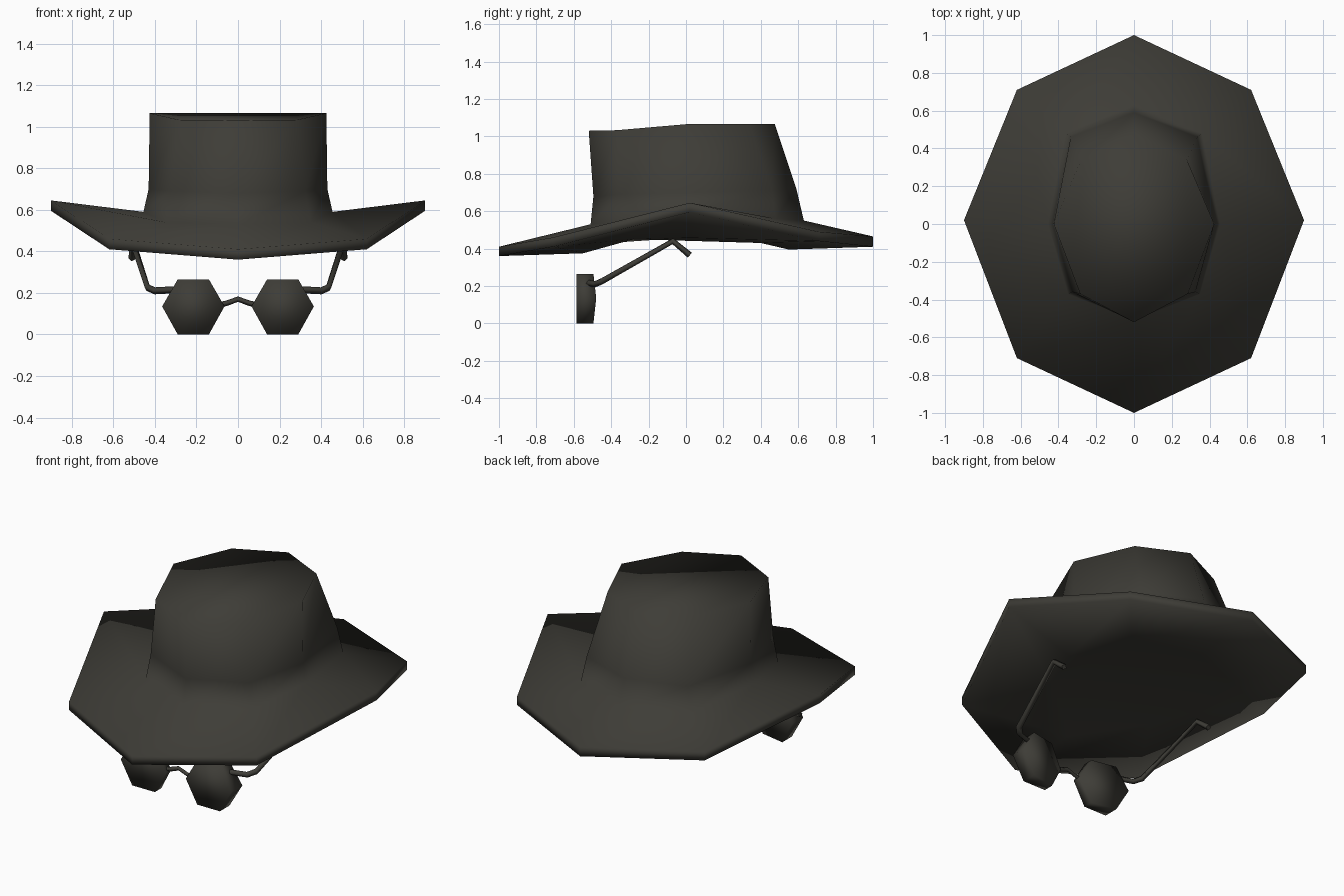
import bpy, bmesh

cube = bpy.data.objects.get("Cube")
if cube:
    bpy.data.objects.remove(cube, do_unlink=True)

# One dark felt colour for everything
felt = bpy.data.materials.new("dark_olive_grey")
felt.use_nodes = True
colour = (0.048, 0.046, 0.038, 1)
felt.diffuse_color = colour
bsdf = next(n for n in felt.node_tree.nodes if n.type == "BSDF_PRINCIPLED")
bsdf.inputs["Base Color"].default_value = colour
bsdf.inputs["Roughness"].default_value = 0.9


def add_loft(name, rings, folded=False):
    """Skin closed rings and cap both ends; a folded first cap has corner flaps."""
    bm = bmesh.new()
    loops = [[bm.verts.new(p) for p in ring] for ring in rings]
    for low, high in zip(loops, loops[1:]):
        for i in range(len(low)):
            j = (i + 1) % len(low)
            bm.faces.new((low[i], low[j], high[j], high[i]))
    first = loops[0]
    if folded:
        # Central panel joins the diagonal corners, flaps reach the others
        bm.faces.new(first[1::2])
        for i in range(0, len(first), 2):
            bm.faces.new((first[i - 1], first[i], first[i + 1]))
    else:
        bm.faces.new(first)
    bm.faces.new(loops[-1])
    bmesh.ops.recalc_face_normals(bm, faces=bm.faces)
    for f in bm.faces:
        f.smooth = True
    mesh = bpy.data.meshes.new(name)
    bm.to_mesh(mesh)
    bm.free()
    mesh.materials.append(felt)
    ob = bpy.data.objects.new(name, mesh)
    bpy.context.collection.objects.link(ob)


def octagon(front, front_side, side, back_side, back):
    """Eight-point ring: front and back are (y, z), the rest mirror in x."""
    half = [front_side, side, back_side]
    return ([(0, *front)] + half + [(0, *back)]
            + [(-x, y, z) for x, y, z in reversed(half)])


def add_wire(name, points, radius):
    """Thin four-sided wire along a path."""
    curve = bpy.data.curves.new(name, "CURVE")
    curve.dimensions = "3D"
    curve.bevel_depth = radius
    curve.bevel_resolution = 0
    curve.use_fill_caps = True
    spline = curve.splines.new("POLY")
    spline.points.add(len(points) - 1)
    for sp, p in zip(spline.points, points):
        sp.co = (*p, 1)
    curve.materials.append(felt)
    ob = bpy.data.objects.new(name, curve)
    bpy.context.collection.objects.link(ob)


# Hat: underside panel, brim edge, crown base, crown waist, crown top
add_loft("hat", [
    octagon((-.55, .375), (.34, -.28, .45), (.46, 0, .458), (.35, .40, .43), (.55, .395)),
    octagon((-1, .36), (.62, -.71, .41), (.90, .02, .595), (.62, .71, .44), (1, .41)),
    octagon((-1, .41), (.62, -.71, .46), (.90, .02, .645), (.62, .71, .49), (1, .465)),
    octagon((-.51, .53), (.35, -.37, .54), (.455, 0, .59), (.36, .48, .56), (.63, .55)),
    octagon((-.495, .68), (.325, -.36, .69), (.43, 0, .70), (.335, .46, .71), (.59, .72)),
    octagon((-.52, 1.03), (.285, -.37, 1.033), (.425, 0, 1.065), (.28, .34, 1.065), (.475, 1.065)),
], folded=True)

# Spectacles: thick six-sided lenses and wire arms, mirrored
outline = [(.365, .135), (.29, .265), (.14, .265), (.065, .135), (.14, 0), (.29, 0)]
arm = [(.31, -.52, .215), (.40, -.485, .21), (.435, -.45, .225),
       (.505, -.07, .44), (.51, .02, .365)]
for side, sign in (("left", 1), ("right", -1)):
    # Flat front, with the back swelling towards the outer edge
    front = [(sign * x, -.585, z) for x, z in outline]
    back = [(sign * x, -.54 + .2 * (x - .065), z) for x, z in outline]
    add_loft(side + "_lens", [front, back])
    add_wire(side + "_arm", [(sign * x, y, z) for x, y, z in arm], .017)

# Bridge between the lenses
add_wire("bridge", [(-.08, -.56, .145), (-.055, -.56, .15), (0, -.56, .17),
                    (.055, -.56, .15), (.08, -.56, .145)], .013)
